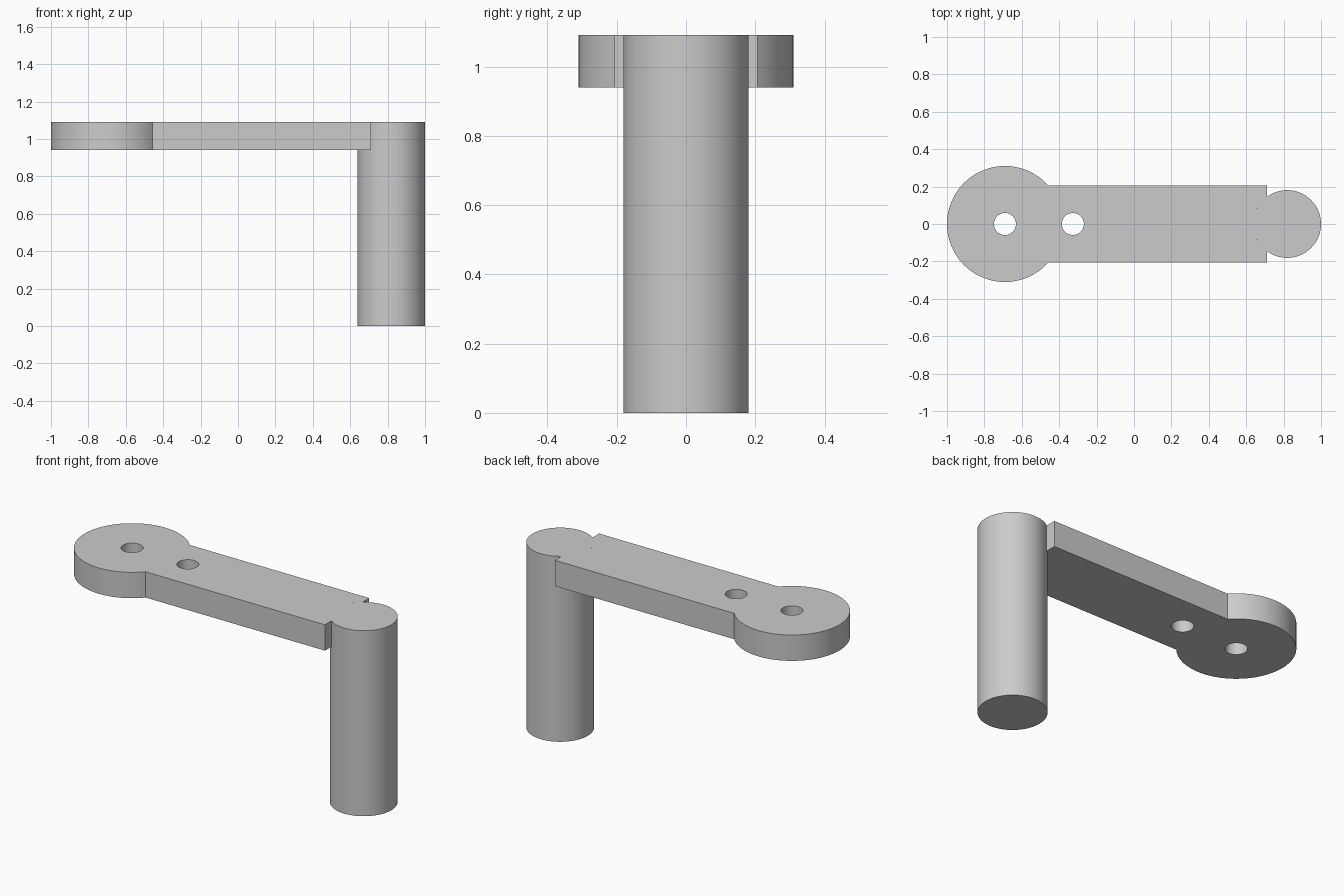
import bpy
import bmesh
from math import acos, asin, cos, pi, sin

cube = bpy.data.objects.get("Cube")
if cube:
    bpy.data.objects.remove(cube, do_unlink=True)

TOP, ARM_BOTTOM = 1.092, 0.94
HUB_X, HUB_R = -0.69, 0.31
GRIP_X, GRIP_R = 0.819, 0.181
ARM_HALF, ARM_END = 0.206, 0.71
HOLE_R = 0.059

grey = bpy.data.materials.new("plain grey")
grey.use_nodes = True
grey.diffuse_color = (0.6, 0.6, 0.6, 1)
grey.node_tree.nodes["Principled BSDF"].inputs["Base Color"].default_value = (0.6, 0.6, 0.6, 1)


def arc(cx, r, start, end, steps):
    """Points on a circle centred on the x axis, both ends included."""
    angles = [start + (end - start) * i / steps for i in range(steps + 1)]
    return [(cx + r * cos(a), r * sin(a)) for a in angles]


def prism(name, outline, bottom, top):
    """Extrude a closed outline straight up."""
    bm = bmesh.new()
    base = bm.faces.new([bm.verts.new((x, y, bottom)) for x, y in outline])
    side = bmesh.ops.extrude_face_region(bm, geom=[base], use_keep_orig=True)
    moved = [v for v in side["geom"] if isinstance(v, bmesh.types.BMVert)]
    bmesh.ops.translate(bm, verts=moved, vec=(0, 0, top - bottom))
    bmesh.ops.recalc_face_normals(bm, faces=bm.faces)
    mesh = bpy.data.meshes.new(name)
    bm.to_mesh(mesh)
    bm.free()
    mesh.materials.append(grey)
    obj = bpy.data.objects.new(name, mesh)
    bpy.context.collection.objects.link(obj)
    return obj


def select_only(obj):
    bpy.ops.object.select_all(action='DESELECT')
    obj.select_set(True)
    bpy.context.view_layer.objects.active = obj


# Crank arm: round hub, straight bar, end notched around the grip
hub_angle = asin(ARM_HALF / HUB_R)
notch_angle = acos((ARM_END - GRIP_X) / GRIP_R)
outline = arc(HUB_X, HUB_R, hub_angle, 2 * pi - hub_angle, 80)
outline += [(ARM_END, -ARM_HALF)]
outline += arc(GRIP_X, GRIP_R, 2 * pi - notch_angle, notch_angle, 20)
outline += [(ARM_END, ARM_HALF)]
arm = prism("crank_arm", outline, ARM_BOTTOM, TOP)

# Two through holes in the arm
for x in (HUB_X, -0.327):
    cutter = prism("hole_cutter", arc(x, HOLE_R, 0, 2 * pi, 48)[:-1], ARM_BOTTOM - 0.1, TOP + 0.1)
    cutter.hide_render = True
    cut = arm.modifiers.new("hole", 'BOOLEAN')
    cut.operation = 'DIFFERENCE'
    cut.solver = 'EXACT'
    cut.object = cutter
    select_only(arm)
    bpy.ops.object.modifier_apply(modifier=cut.name)
    bpy.data.objects.remove(cutter, do_unlink=True)

# Upright grip
grip = prism("handle_grip", arc(GRIP_X, GRIP_R, 0, 2 * pi, 72)[:-1], 0, TOP)

for part in (arm, grip):
    select_only(part)
    bpy.ops.object.shade_smooth_by_angle(angle=pi / 6)
